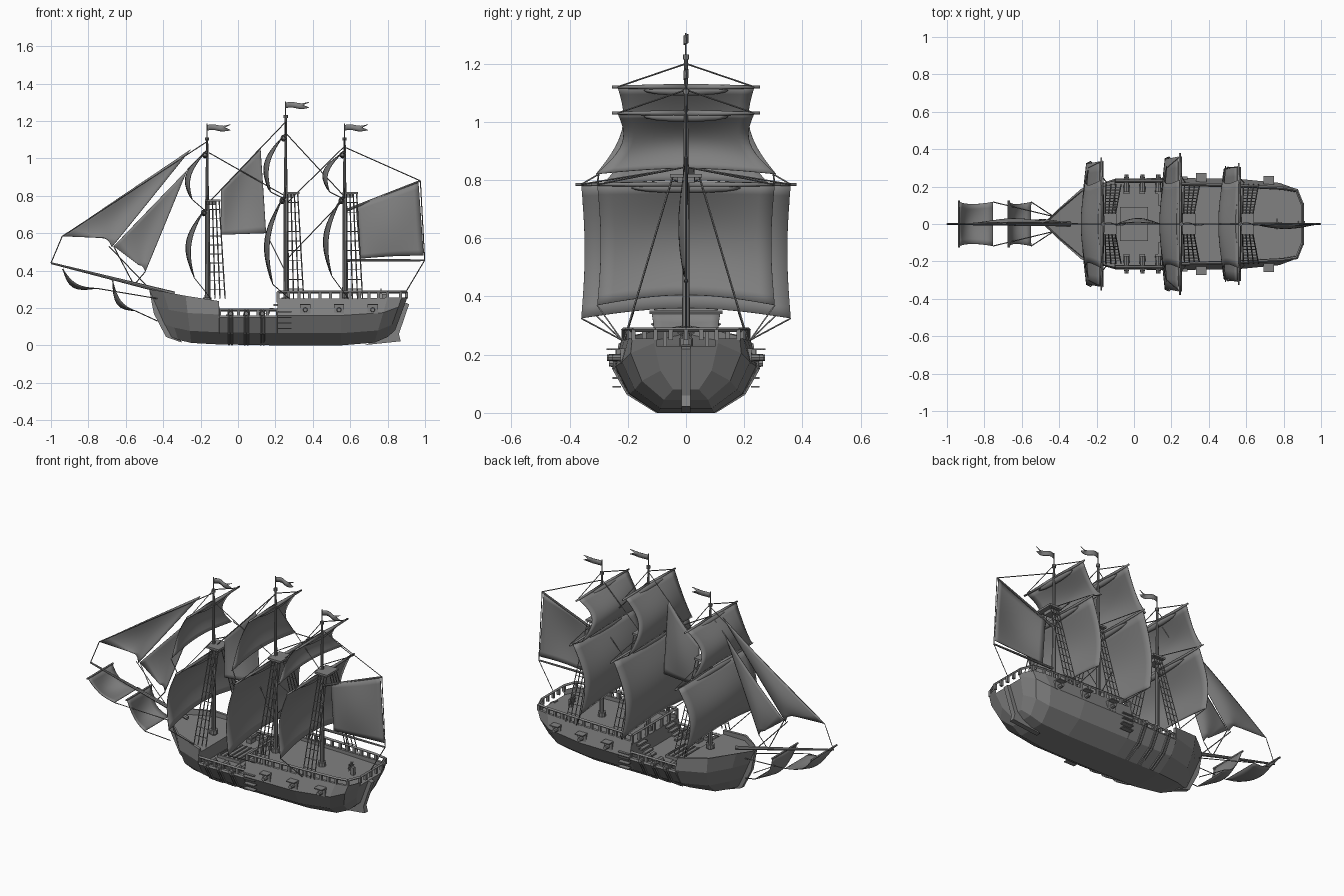
import bpy, bmesh
from math import sin, cos, pi
from mathutils import Vector, Matrix

if "Cube" in bpy.data.objects:
    bpy.data.objects.remove(bpy.data.objects["Cube"])

grey = bpy.data.materials.new("weathered_grey")
grey.use_nodes = True
GREY = (0.22, 0.22, 0.22, 1)
grey.diffuse_color = GREY
grey.node_tree.nodes["Principled BSDF"].inputs["Base Color"].default_value = GREY


def finish(bm, name, smooth=False):
    bmesh.ops.recalc_face_normals(bm, faces=bm.faces[:])
    mesh = bpy.data.meshes.new(name)
    bm.to_mesh(mesh)
    bm.free()
    mesh.materials.append(grey)
    obj = bpy.data.objects.new(name, mesh)
    bpy.context.collection.objects.link(obj)
    if smooth:
        mesh.polygons.foreach_set("use_smooth", [True] * len(mesh.polygons))
    return obj


def tube(bm, a, b, r, r2=None, sides=5):
    a, b = Vector(a), Vector(b)
    d = b - a
    m = Matrix.Translation((a + b) / 2) @ d.to_track_quat('Z', 'Y').to_matrix().to_4x4()
    bmesh.ops.create_cone(bm, cap_ends=True, segments=sides, radius1=r,
                          radius2=r if r2 is None else r2, depth=d.length, matrix=m)


def box(bm, c, s):
    bmesh.ops.create_cube(bm, size=1, matrix=Matrix.Translation(c) @ Matrix.Diagonal((*s, 1)))


def sheet(name, point, nu=12, nv=12, thick=0.004):
    bm = bmesh.new()
    g = [[bm.verts.new(point(u / nu, v / nv)) for u in range(nu + 1)] for v in range(nv + 1)]
    for v in range(nv):
        for u in range(nu):
            bm.faces.new((g[v][u], g[v][u + 1], g[v + 1][u + 1], g[v + 1][u]))
    obj = finish(bm, name, True)
    mod = obj.modifiers.new("thickness", 'SOLIDIFY')
    mod.thickness = thick
    mod.offset = 0
    return obj


# Hull: x at top, x at keel, half width at top, widest half, keel z, top z, deck z
stations = [
    (-0.475, -0.37, 0.012, 0.010, 0.05, 0.300, 0.27),
    (-0.40, -0.32, 0.085, 0.080, 0.03, 0.288, 0.255),
    (-0.28, -0.25, 0.190, 0.185, 0.013, 0.265, 0.235),
    (-0.101, -0.10, 0.232, 0.242, 0.005, 0.237, 0.215),
    (-0.099, -0.10, 0.238, 0.243, 0.005, 0.160, 0.140),
    (0.209, 0.21, 0.240, 0.246, 0.0, 0.160, 0.140),
    (0.211, 0.21, 0.222, 0.246, 0.0, 0.250, 0.230),
    (0.55, 0.55, 0.212, 0.242, 0.0, 0.250, 0.230),
    (0.80, 0.73, 0.198, 0.220, 0.015, 0.255, 0.230),
    (0.875, 0.80, 0.185, 0.190, 0.045, 0.255, 0.230),
    (0.905, 0.84, 0.110, 0.110, 0.080, 0.255, 0.230),
]
bm = bmesh.new()
rings = []
for xt, xb, wt, wm, zb, zt, zd in stations:
    # the widest line stays level where the bulwark is cut down
    zm = zb + 0.16 if zt > 0.2 else 0.15
    half = [(0.4 * wm, zb), (0.8 * wm, zb + 0.065), (wm, zm), (wt, zt), (wt * 0.92, zt), (wt * 0.92, zd)]
    ring = []
    for y, z in half + [(-y, z) for y, z in reversed(half)]:
        t = min(1, (z - zb) / (zt - zb))
        ring.append(bm.verts.new((xb + (xt - xb) * t, y, z)))
    rings.append(ring)
for a, b in zip(rings, rings[1:]):
    for i in range(len(a)):
        j = (i + 1) % len(a)
        bm.faces.new((a[i], a[j], b[j], b[i]))
bm.faces.new(rings[0])
bm.faces.new(rings[-1])
finish(bm, "hull")

# Rudder and stem post
def plate(name, outline, w):
    bm = bmesh.new()
    f = bm.faces.new([bm.verts.new((x, -w, z)) for x, z in outline])
    r = bmesh.ops.extrude_face_region(bm, geom=[f])
    bmesh.ops.translate(bm, vec=(0, 2 * w, 0), verts=[v for v in r["geom"] if isinstance(v, bmesh.types.BMVert)])
    finish(bm, name)

plate("rudder", [(0.68, 0.002), (0.87, 0.022), (0.86, 0.06), (0.915, 0.22), (0.88, 0.235), (0.8, 0.06)], 0.015)
plate("stem_post", [(-0.475, 0.3), (-0.45, 0.17), (-0.385, 0.045), (-0.3, 0.015), (-0.34, 0.1), (-0.42, 0.25)], 0.012)

# Railings
def railing(name, path, z0, z1, gap):
    bm = bmesh.new()
    for (xa, ya), (xb, yb) in zip(path, path[1:]):
        a, b = Vector((xa, ya, 0)), Vector((xb, yb, 0))
        tube(bm, a + Vector((0, 0, z1)), b + Vector((0, 0, z1)), 0.008, sides=4)
        n = max(1, round((b - a).length / gap))
        for i in range(n + 1):
            p = a.lerp(b, i / n)
            box(bm, (p.x, p.y, (z0 + z1) / 2), (0.016, 0.014, z1 - z0))
    finish(bm, name)

side = [(0.215, 0.215), (0.55, 0.205), (0.80, 0.192), (0.87, 0.18), (0.9, 0.105)]
railing("quarterdeck_rail", side + [(x, -y) for x, y in reversed(side)], 0.25, 0.286, 0.055)
railing("quarterdeck_front_rail", [(0.215, -0.215), (0.215, 0.215)], 0.23, 0.286, 0.07)
for s in (1, -1):
    railing("waist_rail", [(-0.1, 0.23 * s), (0.21, 0.23 * s)], 0.15, 0.19, 0.05)

# Cannons, gun ports, lids, hull fenders and side steps
guns, ports, fenders = bmesh.new(), bmesh.new(), bmesh.new()
for s in (1, -1):
    for x in (-0.04, 0.045, 0.13):
        tube(guns, (x, 0.17 * s, 0.17), (x, 0.265 * s, 0.17), 0.017, 0.011, 8)
        box(guns, (x, 0.185 * s, 0.152), (0.03, 0.05, 0.025))
        line = [(0.1, 0.004), (0.2, 0.066), (0.248, 0.15), (0.243, 0.19)]
        for dx in (-0.008, 0.008):
            for (ya, za), (yb, zb) in zip(line, line[1:]):
                tube(fenders, (x + dx, ya * s, za), (x + dx, yb * s, zb), 0.006)
    for x, y in ((0.36, 0.232), (0.54, 0.228), (0.72, 0.215)):
        box(ports, (x, y * s, 0.195), (0.055, 0.02, 0.05))
        box(ports, (x, (y + 0.018) * s, 0.219), (0.055, 0.045, 0.006))
        tube(guns, (x, (y - 0.02) * s, 0.19), (x, (y + 0.04) * s, 0.19), 0.015, 0.011, 8)
    for i in range(4):
        box(fenders, (0.25, 0.238 * s, 0.09 + i * 0.03), (0.07, 0.03, 0.006))
finish(guns, "cannons")
finish(ports, "gun_ports")
finish(fenders, "hull_fenders")

# Deck fittings
bm = bmesh.new()
box(bm, (0.0, 0, 0.148), (0.15, 0.18, 0.02))
for i in range(5):
    box(bm, (-0.06 + i * 0.03, 0, 0.16), (0.008, 0.17, 0.008))
for s in (1, -1):
    for i in range(4):
        box(bm, (0.2 - i * 0.02, 0.14 * s, 0.215 - i * 0.02), (0.022, 0.08, 0.01))
finish(bm, "hatch_and_stairs")
bm = bmesh.new()
box(bm, (0.78, 0, 0.25), (0.02, 0.02, 0.05))
for i in range(8):
    a, b = i * pi / 4, (i + 1) * pi / 4
    p = lambda t, r: (0.765, r * cos(t), 0.275 + r * sin(t))
    tube(bm, p(a, 0), p(a, 0.03), 0.003)
    tube(bm, p(a, 0.022), p(b, 0.022), 0.003)
finish(bm, "steering_wheel")

# Square sail with its yard
def square_sail(name, x0, x1, z0, z1, w0, w1, bulge, waist, arch):
    def point(u, v):
        w = w0 + (w1 - w0) * v - waist * sin(pi * v)
        x = x0 + (x1 - x0) * v - bulge * sin(pi * v) * (0.72 + 0.28 * sin(pi * u))
        return (x - 0.015 * v * sin(pi * u), w * (2 * u - 1), z0 + (z1 - z0) * v + arch * v * sin(pi * u))
    sheet(name + "_sail", point)
    bm = bmesh.new()
    for s in (1, -1):
        tube(bm, (x0 + 0.008, 0, z0), (x0 + 0.008, s * (w0 + 0.02), z0), 0.011, 0.005, 8)
    m = Matrix.Translation((x0, 0, z0 - 0.012)) @ Matrix.Diagonal((0.016, w0 * 0.62, 0.018, 1))
    bmesh.ops.create_uvsphere(bm, u_segments=10, v_segments=8, radius=1, matrix=m)
    finish(bm, name + "_yard", True)

ropes = bmesh.new()
def rope(a, b, r=0.0028):
    tube(ropes, a, b, r, sides=4)

# Masts: x, mast top, platform z, lower yard z, upper yard z, lower foot z, lower half width, deck z
masts = [
    ("fore", -0.165, 1.10, 0.775, 0.72, 1.03, 0.36, 0.335, 0.23),
    ("main", 0.255, 1.22, 0.815, 0.785, 1.12, 0.325, 0.36, 0.23),
    ("mizzen", 0.57, 1.10, 0.815, 0.785, 1.03, 0.37, 0.305, 0.23),
]
for name, x, top, nest, zl, zu, foot, w, deck in masts:
    bm = bmesh.new()
    tube(bm, (x, 0, deck - 0.08), (x, 0, nest), 0.014, 0.011, 10)
    tube(bm, (x, 0, nest), (x, 0, top), 0.010, 0.006, 10)
    tube(bm, (x, 0, top), (x, 0, top + 0.085), 0.003)
    tube(bm, (x, 0, top - 0.005), (x, 0, top + 0.012), 0.011, sides=8)
    tube(bm, (x, 0, deck), (x, 0, deck + 0.025), 0.024, sides=10)
    finish(bm, name + "_mast", False)
    bm = bmesh.new()
    box(bm, (x + 0.03, 0, nest), (0.085, 0.11, 0.012))
    box(bm, (x + 0.02, 0, nest - 0.015), (0.05, 0.06, 0.02))
    finish(bm, name + "_platform")
    square_sail(name + "_lower", x - 0.018, x - 0.068, zl, foot, w, w, 0.06, 0.012, 0.035)
    square_sail(name + "_upper", x - 0.012, x - 0.08, zu, nest + 0.005, 0.235, 0.31 if name != "fore" else 0.29,
                0.058, 0.052, 0.02)
    # Pennant with a forked tail
    sheet(name + "_flag", lambda u, v, x=x, z=top + 0.078: (
        x + u * (0.125 - 0.03 * (1 - abs(2 * v - 1)) * u), 0.008 * sin(u * 2 * pi),
        z - 0.03 * v + 0.004 * sin(u * 7)), 10, 2, 0.003)
    for s in (1, -1):
        # Shrouds with rungs
        head = [Vector((x + 0.01 + 0.018 * i, 0.045 * s, nest)) for i in range(4)]
        base = [Vector((x + 0.015 + 0.027 * i, 0.212 * s, 0.25)) for i in range(4)]
        for a, b in zip(head, base):
            rope(a, b, 0.0035)
        for k in range(1, 11):
            rope(head[0].lerp(base[0], k / 11), head[3].lerp(base[3], k / 11), 0.0022)
        # Yard lifts and sheets
        rope((x, 0, zu + 0.08), (x, 0.235 * s, zu))
        rope((x, 0, nest + 0.03), (x, w * s, zl))
        rope((x - 0.068, w * s, foot), (x + 0.02, 0.22 * s, 0.25))
        rope((x - 0.08, 0.3 * s, nest + 0.005), (x - 0.01, w * s, zl))

# Bowsprit, gaff and boom
bm = bmesh.new()
tube(bm, (-0.34, 0, 0.275), (-1.0, 0, 0.44), 0.013, 0.005, 8)
tube(bm, (0.575, 0, 0.72), (0.975, 0, 0.88), 0.008, 0.005, 8)
tube(bm, (0.575, 0, 0.455), (0.998, 0, 0.455), 0.008, 0.005, 8)
finish(bm, "bowsprit_gaff_and_boom", False)

# Fore-and-aft sails: corners A-B along the top edge, D-C along the foot
def stay_sail(name, a, b, c, d, belly, hollow=0.0):
    a, b, c, d = (Vector((p[0], 0, p[1])) for p in (a, b, c, d))
    def point(u, v):
        p = a.lerp(b, u).lerp(d.lerp(c, u), v)
        p.y = belly * sin(pi * u) * sin(pi * min(1, v * 0.8 + 0.1))
        inward = (a + b + c + d) / 4 - p
        return p + inward * hollow * sin(pi * u) * v
    sheet(name, point)

stay_sail("outer_jib", (-0.94, 0.583), (-0.25, 1.05), (-0.675, 0.525), (-0.715, 0.575), 0.03, 0.06)
stay_sail("inner_jib", (-0.665, 0.53), (-0.27, 0.94), (-0.495, 0.395), (-0.53, 0.43), 0.025, 0.06)
stay_sail("main_staysail", (-0.09, 0.83), (0.12, 1.06), (0.15, 0.6), (-0.09, 0.592), 0.03)
stay_sail("spanker", (0.63, 0.745), (0.965, 0.87), (0.993, 0.48), (0.65, 0.463), -0.025, 0.03)

# Small sails hung below the bowsprit
for name, xa, za, xb, zb in (("outer", -0.935, 0.405, -0.755, 0.305), ("inner", -0.67, 0.345, -0.55, 0.185)):
    sheet(name + "_spritsail", lambda u, v: (
        xa + (xb - xa) * v - 0.035 * sin(pi * v) * (0.5 + 0.5 * sin(pi * u)),
        (2 * u - 1) * (0.118 - 0.012 * sin(pi * v)),
        za + (zb - za) * v - 0.045 * sin(pi * v) * (0.6 + 0.4 * sin(pi * u))), 8, 8)
    tube(ropes, (xa, -0.125, za), (xa, 0.125, za), 0.006)
    for s in (1, -1):
        rope((xb, 0.118 * s, zb), (-0.43, 0.04 * s, 0.13 if name == "inner" else 0.25))

# Standing rigging along the centre line
for xa, za, xb, zb in (
        (-1.0, 0.44, -0.94, 0.583), (-0.94, 0.583, -0.165, 1.09), (-0.56, 0.33, -0.665, 0.53),
        (-0.27, 0.94, -0.17, 1.04), (-0.69, 0.53, -0.48, 0.31), (-0.495, 0.395, -0.55, 0.33),
        (-0.155, 1.03, 0.25, 0.8), (0.25, 1.19, -0.16, 0.76), (0.26, 1.13, 0.565, 0.8),
        (0.565, 1.06, 0.26, 0.76), (0.565, 0.78, 0.26, 0.46), (0.57, 1.06, 0.975, 0.88),
        (0.975, 0.88, 0.998, 0.455), (0.998, 0.455, 0.9, 0.29), (0.15, 0.6, 0.25, 0.4)):
    rope((xa, 0, za), (xb, 0, zb))
finish(ropes, "rigging")
